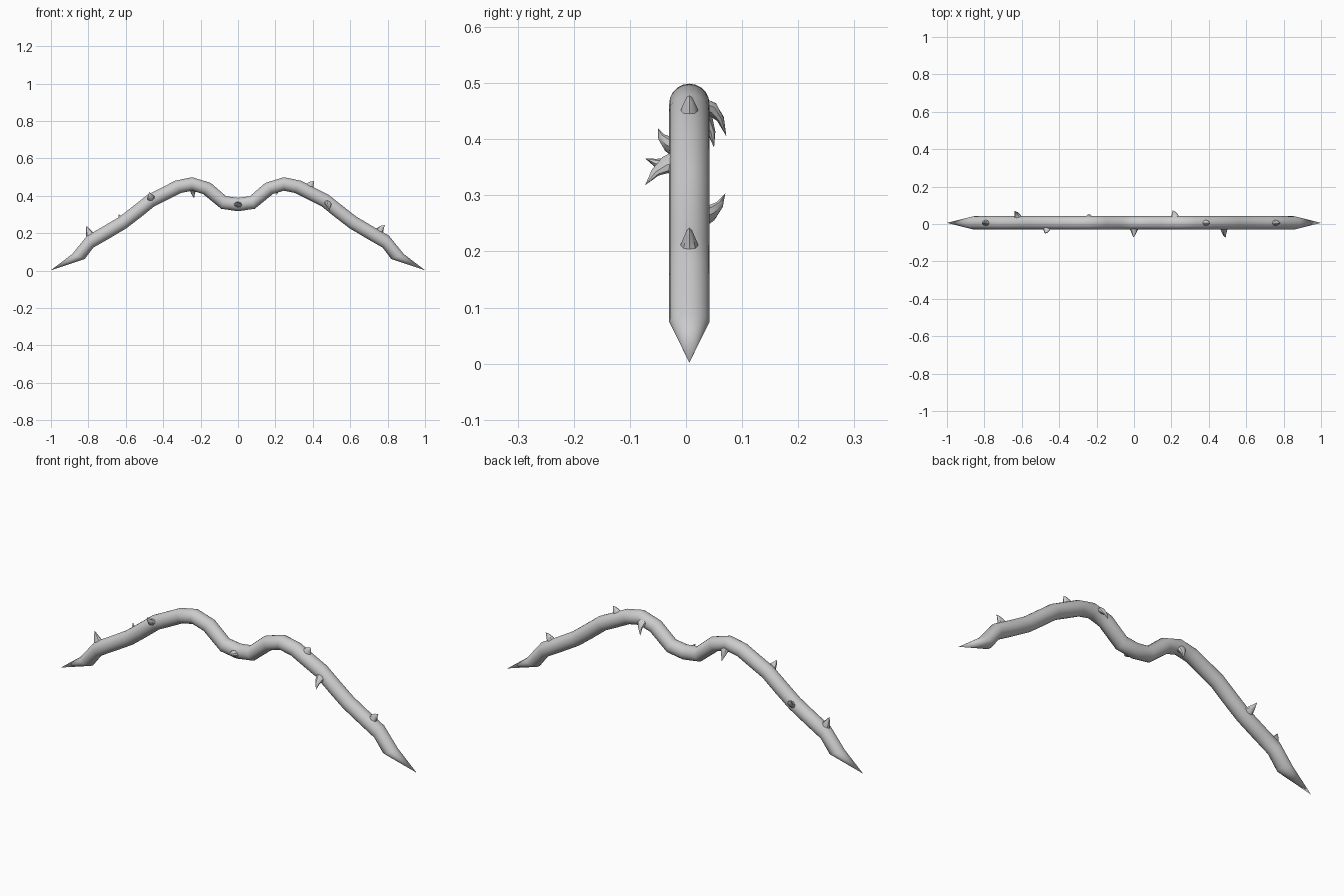
import bpy, bmesh, math
from mathutils import Vector as V

if "Cube" in bpy.data.objects:
    bpy.data.objects.remove(bpy.data.objects["Cube"])

R, YC, SIDES = 0.036, 0.006, 20

# Half of the stem: x, z, tilt of the ring in degrees (mirrored to the other side)
half = [(-.853, .075, 69), (-.79, .155, 27), (-.706, .203, 27), (-.615, .257, 32),
        (-.54, .315, 40), (-.465, .375, 32), (-.395, .41, 25), (-.32, .448, 24),
        (-.245, .463, 0), (-.166, .439, -35), (-.077, .364, -22)]
rings = half + [(0, .353, 0)] + [(-x, z, -a) for x, z, a in reversed(half)]


def skin(name, loops, start, end):
    """Joins rings of points into a closed tube, start and end are points."""
    bm = bmesh.new()
    vs = [[bm.verts.new(p) for p in l] for l in loops]
    n = len(vs[0])
    for a, b in zip(vs, vs[1:]):
        for i in range(n):
            j = (i + 1) % n
            bm.faces.new((a[i], a[j], b[j], b[i]))
    for l, p in ((vs[0], start), (vs[-1], end)):
        tip = bm.verts.new(p)
        for i in range(n):
            bm.faces.new((l[i], l[(i + 1) % n], tip))
    bmesh.ops.recalc_face_normals(bm, faces=bm.faces)
    me = bpy.data.meshes.new(name)
    bm.to_mesh(me)
    bm.free()
    ob = bpy.data.objects.new(name, me)
    bpy.context.collection.objects.link(ob)
    bpy.ops.object.select_all(action='DESELECT')
    ob.select_set(True)
    bpy.context.view_layer.objects.active = ob
    bpy.ops.object.shade_smooth_by_angle(angle=math.radians(40))
    return ob


def circle(c, u, v, ru, rv, n):
    return [c + u * ru * math.cos(2 * math.pi * i / n) + v * rv * math.sin(2 * math.pi * i / n)
            for i in range(n)]


# Stem with pointed ends
loops = []
for x, z, a in rings:
    a = math.radians(a)
    loops.append(circle(V((x, YC, z)), V((-math.sin(a), 0, math.cos(a))), V((0, 1, 0)), R, R, SIDES))
skin("stem", loops, V((-1, YC, .002)), V((1, YC, .002)))


def axis(x):
    """Centre and direction of the stem at x."""
    for (x0, z0, _), (x1, z1, _) in zip(rings, rings[1:]):
        if x0 <= x <= x1:
            t = (x - x0) / (x1 - x0)
            return V((x, YC, z0 + t * (z1 - z0))), V((x1 - x0, 0, z1 - z0)).normalized()


# Curved thorns: stem x, angle around the stem (0 up, 90 back), tip
thorns = [(-.775, 0, (-.81, .006, .24)), (-.615, 75, (-.64, .07, .303)),
          (-.46, -70, (-.475, -.05, .42)), (-.235, 130, (-.235, .05, .385)),
          (0, -90, (-.003, -.073, .366)), (.22, 85, (.207, .072, .405)),
          (.37, 0, (.405, .006, .478)), (.483, -95, (.49, -.073, .318)),
          (.74, 0, (.785, .006, .243))]
for k, (x, ang, tip) in enumerate(thorns):
    c, t = axis(x)
    up, ang, tip = V((-t.z, 0, t.x)), math.radians(ang), V(tip)
    out = up * math.cos(ang) + V((0, 1, 0)) * math.sin(ang)
    base = c + out * (R - .012)
    ctrl = base + out * .03
    loops = []
    for s in (0, .3, .65):
        p = base * (1 - s) ** 2 + ctrl * 2 * s * (1 - s) + tip * s * s
        d = ((ctrl - base) * (1 - s) + (tip - ctrl) * s).normalized()
        u = (t - d * t.dot(d)).normalized()
        w = (1 - s) ** .9
        loops.append(circle(p, u, d.cross(u), .026 * w, .018 * w, 8))
    skin("thorn_%d" % (k + 1), loops, base, tip)
